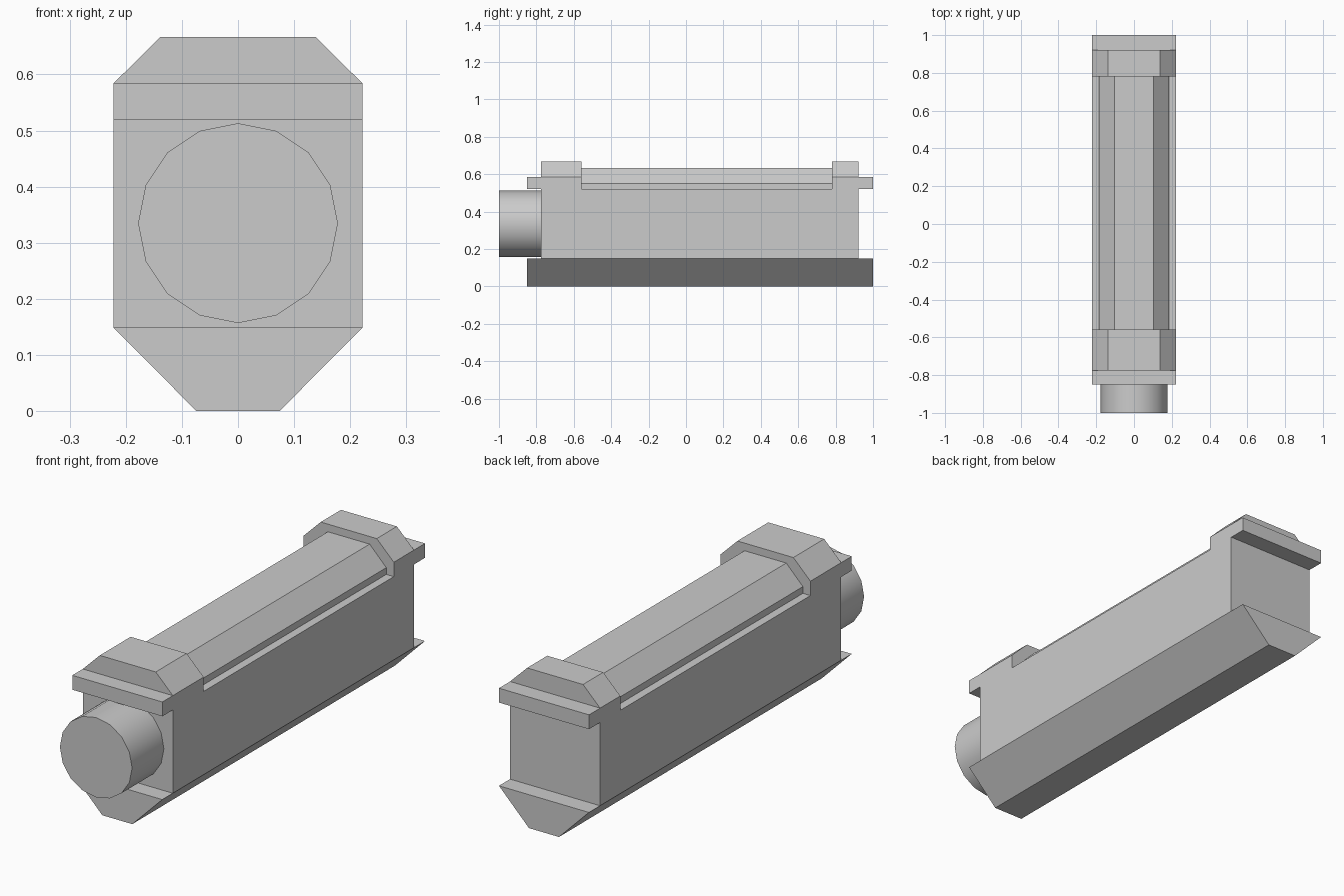
import bpy
import bmesh
import math
from mathutils import Matrix, Vector

cube = bpy.data.objects.get("Cube")
if cube:
    bpy.data.objects.remove(cube, do_unlink=True)

# One plain grey for everything
GREY = (0.6, 0.6, 0.6, 1.0)
grey = bpy.data.materials.new("plain_grey")
grey.use_nodes = True
grey.diffuse_color = GREY
grey.node_tree.nodes["Principled BSDF"].inputs["Base Color"].default_value = GREY


def add_object(name, bm):
    bmesh.ops.recalc_face_normals(bm, faces=bm.faces)
    mesh = bpy.data.meshes.new(name)
    bm.to_mesh(mesh)
    bm.free()
    mesh.materials.append(grey)
    obj = bpy.data.objects.new(name, mesh)
    bpy.context.collection.objects.link(obj)
    return obj


def extrude(name, points, offset):
    """Extrude a closed outline along an offset vector."""
    bm = bmesh.new()
    face = bm.faces.new([bm.verts.new(p) for p in points])
    result = bmesh.ops.extrude_face_region(bm, geom=[face])
    verts = [g for g in result["geom"] if isinstance(g, bmesh.types.BMVert)]
    bmesh.ops.translate(bm, verts=verts, vec=Vector(offset))
    return add_object(name, bm)


def mirrored_bar(name, half, y0, y1):
    """Extrude along y a cross-section given by its right half, bottom to top."""
    outline = half + [(-x, z) for x, z in reversed(half)]
    return extrude(name, [(x, y0, z) for x, z in outline], (0, y1 - y0, 0))


WIDTH = 0.222                       # half width of the casing
KEEL_TOP, LIP, CAP = 0.149, 0.52, 0.584
FRONT, BACK = -0.85, 1.0            # ends of the keel and lips
WALL_F, WALL_B = -0.776, 0.922      # end walls
STEP_F, STEP_B = -0.559, 0.78       # inner ends of the raised caps

# Main casing with overhanging lips, as a side profile
side = [(WALL_F, KEEL_TOP), (WALL_B, KEEL_TOP), (WALL_B, LIP), (BACK, LIP),
        (BACK, CAP), (STEP_B, CAP), (STEP_B, LIP), (STEP_F, LIP),
        (STEP_F, CAP), (FRONT, CAP), (FRONT, LIP), (WALL_F, LIP)]
extrude("casing", [(-WIDTH, y, z) for y, z in side], (2 * WIDTH, 0, 0))

# Tapered keel underneath
mirrored_bar("keel", [(0.074, 0), (WIDTH, KEEL_TOP)], FRONT, BACK)

# Chamfered caps at both ends
cap = [(WIDTH, CAP), (0.138, 0.667)]
mirrored_bar("front_cap", cap, WALL_F, STEP_F)
mirrored_bar("back_cap", cap, STEP_B, WALL_B)

# Chamfered top rail between the caps
rail = [(0.185, LIP), (0.185, 0.55), (0.103, 0.633)]
mirrored_bar("top_rail", rail, STEP_F, STEP_B)

# Round front barrel
bm = bmesh.new()
bmesh.ops.create_cone(
    bm, cap_ends=True, segments=16, radius1=0.178, radius2=0.178,
    depth=WALL_F + 1,
    matrix=Matrix.Translation((0, (WALL_F - 1) / 2, 0.335))
    @ Matrix.Rotation(math.pi / 2, 4, "X"))
barrel = add_object("barrel", bm)
bpy.ops.object.select_all(action="DESELECT")
barrel.select_set(True)
bpy.context.view_layer.objects.active = barrel
bpy.ops.object.shade_smooth_by_angle(angle=math.radians(40))
